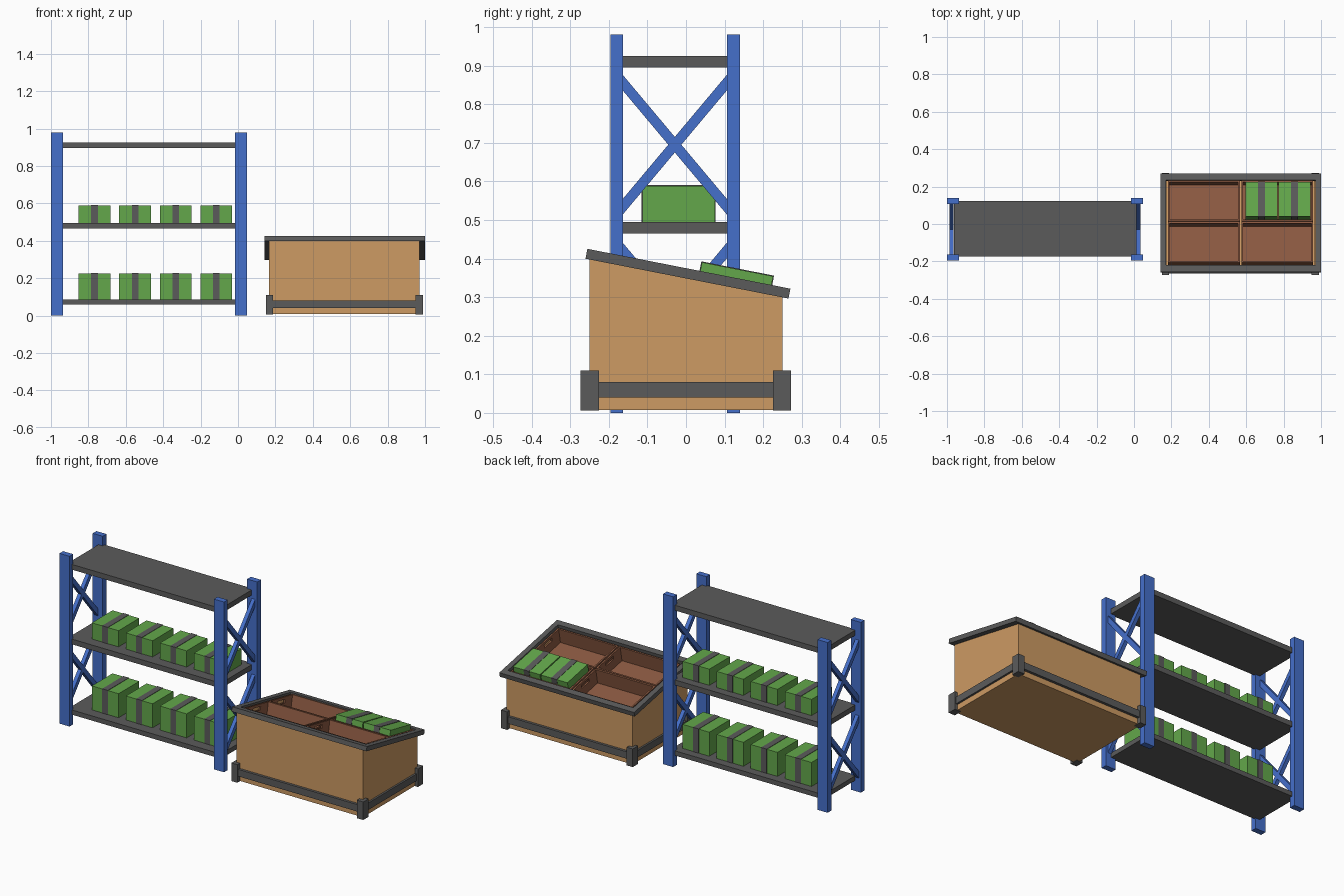
import bpy, bmesh, math
from mathutils import Matrix, Vector

if "Cube" in bpy.data.objects:
    bpy.data.objects.remove(bpy.data.objects["Cube"])


def material(name, rgb):
    m = bpy.data.materials.new(name)
    m.use_nodes = True
    m.diffuse_color = (*rgb, 1)
    m.node_tree.nodes["Principled BSDF"].inputs["Base Color"].default_value = (*rgb, 1)
    return m


BLUE = material("blue paint", (0.06, 0.16, 0.60))
GREY = material("dark grey", (0.105, 0.105, 0.105))
GREEN = material("green carton", (0.125, 0.39, 0.07))
WOOD = material("light wood", (0.61, 0.325, 0.125))
BROWN = material("brown crate", (0.27, 0.105, 0.055))


def finish(name, bm, mat, frame):
    bmesh.ops.recalc_face_normals(bm, faces=bm.faces)
    mesh = bpy.data.meshes.new(name)
    bm.to_mesh(mesh)
    bm.free()
    mesh.materials.append(mat)
    ob = bpy.data.objects.new(name, mesh)
    ob.matrix_world = frame
    bpy.context.collection.objects.link(ob)
    return ob


def boxes(name, spans, mat, frame=Matrix()):
    """One object made of blocks, each given as (x0, x1), (y0, y1), (z0, z1)."""
    bm = bmesh.new()
    for span in spans:
        centre = Vector([(a + b) / 2 for a, b in span])
        size = Vector([b - a for a, b in span])
        bmesh.ops.create_cube(bm, size=1,
                              matrix=Matrix.Translation(centre) @ Matrix.Diagonal((*size, 1)))
    return finish(name, bm, mat, frame)


def carton(x, y, z0, z1, frame=Matrix()):
    """Green carton with a grey band wrapped around its middle."""
    w, d, e = 0.085, 0.094, 0.002
    boxes("carton", [((x - w, x + w), (y - d, y + d), (z0, z1))], GREEN, frame)
    boxes("carton_band", [((x - 0.018, x + 0.018), (y - d - e, y + d + e), (z0, z1 + e))],
          GREY, frame)


# Rack uprights
POST_X = [(-1.0, -0.936), (-0.016, 0.048)]
POST_Y = [(-0.196, -0.163), (0.106, 0.14)]
for px in POST_X:
    for py in POST_Y:
        boxes("rack_post", [(px, py, (0, 0.98))], BLUE)

# Crossed braces at both rack ends
for x in (-0.976, 0.024):
    for z in (0.26, 0.695):
        for sign in (-1, 1):
            frame = Matrix.Translation((x, -0.029, z)) @ Matrix.Rotation(sign * math.radians(50), 4, "X")
            boxes("rack_brace", [((-0.011, 0.011), (-0.23, 0.23), (-0.013, 0.013))], BLUE, frame)

# Shelves
for z0, z1 in [(0.06, 0.087), (0.465, 0.495), (0.895, 0.925)]:
    boxes("rack_shelf", [((-0.963, 0.013), (-0.174, 0.123), (z0, z1))], GREY)

# Cartons on the shelves
for z0, z1 in [(0.087, 0.225), (0.495, 0.588)]:
    for i in range(4):
        carton(-0.767 + i * 0.217, -0.019, z0, z1)

# Display bin body: sloping top, hollowed out
bm = bmesh.new()
profile = [(-0.25, 0.008), (0.25, 0.008), (0.25, 0.302), (-0.25, 0.4)]
side = bm.faces.new([bm.verts.new((0.166, y, z)) for y, z in profile])
ext = bmesh.ops.extrude_face_region(bm, geom=[side])
bmesh.ops.translate(bm, vec=(0.804, 0, 0), verts=[v for v in ext["geom"] if isinstance(v, bmesh.types.BMVert)])
bmesh.ops.recalc_face_normals(bm, faces=bm.faces)
top = max(bm.faces, key=lambda f: f.calc_center_median().z)
bmesh.ops.inset_region(bm, faces=[top], thickness=0.012)
ext = bmesh.ops.extrude_face_region(bm, geom=[top])
bmesh.ops.translate(bm, vec=(0, 0, -0.16), verts=[v for v in ext["geom"] if isinstance(v, bmesh.types.BMVert)])
if top.is_valid:
    bm.faces.remove(top)
finish("bin_body", bm, WOOD, Matrix())

# Base bumpers: corner blocks and rails
for x in [(0.149, 0.187), (0.949, 0.989)]:
    for y in [(-0.273, -0.225), (0.225, 0.272)]:
        boxes("bin_corner_foot", [(x, y, (0.006, 0.11))], GREY)
boxes("bin_base_rails", [
    ((0.17, 0.97), (-0.265, -0.245), (0.04, 0.08)),
    ((0.17, 0.97), (0.245, 0.265), (0.04, 0.08)),
    ((0.155, 0.172), (-0.24, 0.24), (0.04, 0.08)),
    ((0.964, 0.981), (-0.24, 0.24), (0.04, 0.08))], GREY)

# Sloping frame around the bin top
SLOPE = Matrix.Translation((0, 0.0075, 0.3735)) @ Matrix.Rotation(math.radians(-11.1), 4, "X")
n = (-0.026, 0)
boxes("bin_rim", [
    ((0.141, 1.0), (-0.268, -0.232), n), ((0.141, 1.0), (0.232, 0.268), n),
    ((0.141, 0.171), (-0.232, 0.232), n), ((0.97, 1.0), (-0.232, 0.232), n)], GREY, SLOPE)

# Four open crates with hand slots in the end walls
T, LOW, HIGH = 0.009, -0.1, -0.006
for x0, x1 in [(0.182, 0.566), (0.574, 0.958)]:
    for y0, y1 in [(-0.216, 0.006), (0.010, 0.231)]:
        mid = (y0 + y1) / 2
        parts = [((x0, x1), (y0, y1), (LOW, LOW + T)),
                 ((x0, x1), (y0, y0 + T), (LOW, HIGH)),
                 ((x0, x1), (y1 - T, y1), (LOW, HIGH))]
        for wall in [(x0, x0 + T), (x1 - T, x1)]:
            parts += [(wall, (y0, y1), (LOW, -0.04)),
                      (wall, (y0, y1), (-0.02, HIGH)),
                      (wall, (y0, mid - 0.035), (-0.04, -0.02)),
                      (wall, (mid + 0.035, y1), (-0.04, -0.02))]
        boxes("crate", parts, BROWN, SLOPE)

# Cartons in the back crate
for x in (0.682, 0.858):
    carton(x, 0.124, LOW + T, 0.023, SLOPE)
